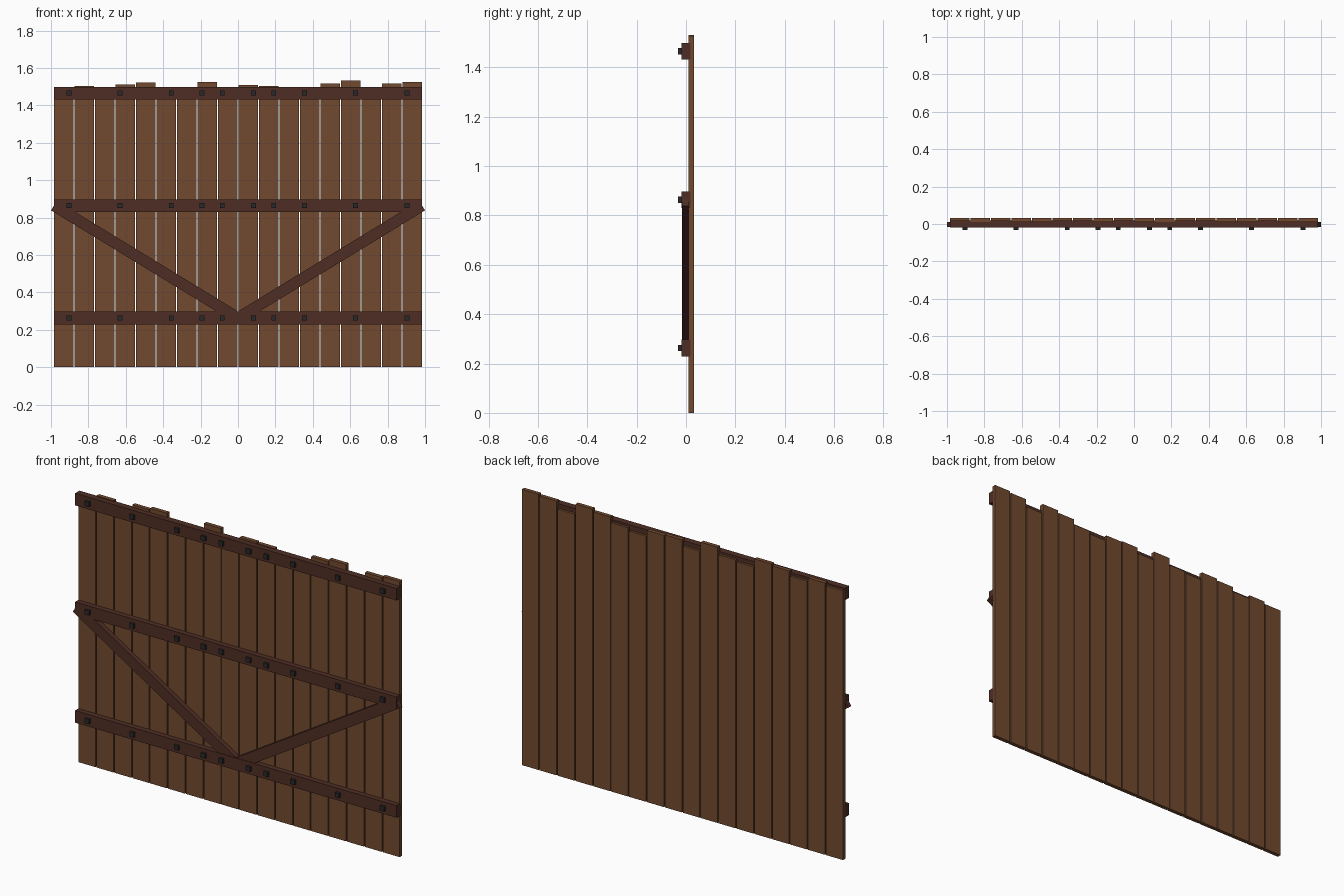
import bpy
import math
from mathutils import Matrix, Vector

cube = bpy.data.objects.get("Cube")
if cube:
    bpy.data.objects.remove(cube, do_unlink=True)


def make_material(name, rgb):
    mat = bpy.data.materials.new(name)
    mat.use_nodes = True
    mat.diffuse_color = (*rgb, 1)
    bsdf = mat.node_tree.nodes["Principled BSDF"]
    bsdf.inputs["Base Color"].default_value = (*rgb, 1)
    bsdf.inputs["Roughness"].default_value = 0.9
    return mat


plank_wood = make_material("plank_wood", (0.17, 0.068, 0.029))
rail_wood = make_material("rail_wood", (0.077, 0.027, 0.018))
dark_iron = make_material("dark_iron", (0.022, 0.022, 0.022))


def box(name, center, size, mat, angle=0.0):
    """Box with the given full size, turned about the y axis."""
    bpy.ops.mesh.primitive_cube_add(size=1, location=center)
    obj = bpy.context.object
    obj.name = name
    obj.data.transform(Matrix.Rotation(angle, 4, 'Y') @ Matrix.Diagonal((*size, 1)))
    obj.data.materials.append(mat)
    return obj


HALF = 0.984
RAIL_HEIGHTS = {"lower": 0.263, "middle": 0.864, "upper": 1.465}

# Upright planks with uneven tops
tops = [1.49, 1.504, 1.485, 1.512, 1.522, 1.475, 1.485, 1.526, 1.475,
        1.508, 1.503, 1.47, 1.487, 1.518, 1.532, 1.475, 1.518, 1.526]
GAP = 0.006
pitch = (2 * HALF - 0.002 + GAP) / len(tops)
for i, top in enumerate(tops):
    x = (i - (len(tops) - 1) / 2) * pitch
    box(f"plank_{i + 1}", (x, 0.021, top / 2), (pitch - GAP, 0.022, top), plank_wood)

# Horizontal rails, each with a row of square bolt heads
bolt_x = [-0.904, -0.63, -0.357, -0.193, -0.084, 0.082, 0.191, 0.355, 0.628, 0.903]
for level, z in RAIL_HEIGHTS.items():
    box(f"{level}_rail", (0, 0, z), (2 * HALF, 0.038, 0.067), rail_wood)
    for i, x in enumerate(bolt_x):
        box(f"{level}_bolt_{i + 1}", (x, -0.022, z), (0.026, 0.02, 0.026), dark_iron)

# Diagonal braces from the middle of the lower rail to the ends of the middle rail
foot = Vector((0, -0.003, RAIL_HEIGHTS["lower"]))
for side, sign in (("left", 1), ("right", -1)):
    head = Vector((sign * HALF, -0.003, RAIL_HEIGHTS["middle"]))
    span = head - foot
    angle = -math.atan2(span.z, span.x)
    box(f"{side}_brace", (foot + head) / 2, (span.length, 0.027, 0.06), rail_wood, angle)
